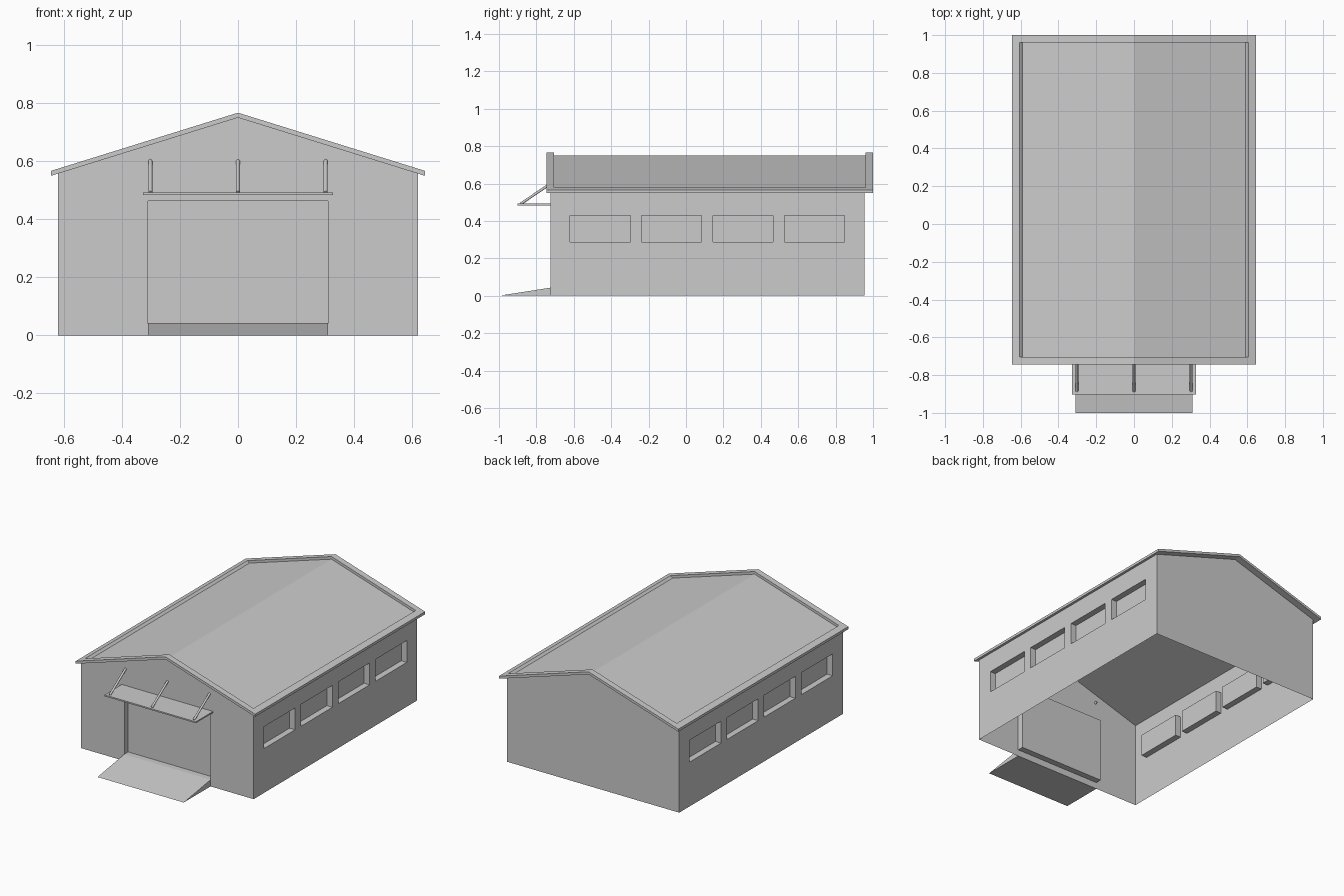
import bpy, bmesh, math
from mathutils import Vector, Matrix

if "Cube" in bpy.data.objects:
    bpy.data.objects.remove(bpy.data.objects["Cube"])

W, Y0, Y1 = 0.62, -0.725, 0.955          # wall plan
SLOPE, APEX, THICK = 0.311, 0.75, 0.017  # roof
DOOR = (0.31, 0.043, 0.463)              # half width, bottom, top
WIN_Z = (0.288, 0.43)
WINS = [(-0.62 + 0.382 * i, -0.298 + 0.382 * i) for i in range(4)]
DEPTH = 0.04


def roof_z(x):
    return APEX - abs(x) * SLOPE


def finish(name, bm, recalc=True):
    bmesh.ops.remove_doubles(bm, verts=bm.verts, dist=1e-5)
    if recalc:
        bmesh.ops.recalc_face_normals(bm, faces=bm.faces)
    me = bpy.data.meshes.new(name)
    bm.to_mesh(me)
    bm.free()
    ob = bpy.data.objects.new(name, me)
    bpy.context.collection.objects.link(ob)
    return ob


def face(bm, pts):
    return bm.faces.new([bm.verts.new(p) for p in pts])


def box(lo, hi):
    lo, hi = Vector(lo), Vector(hi)
    bm = bmesh.new()
    bmesh.ops.create_cube(bm, size=1, matrix=Matrix.Translation((lo + hi) / 2)
                          @ Matrix.Diagonal((*(hi - lo), 1)))
    return bm


def recess(name, lo, hi, out):
    """Open-fronted niche whose faces look outwards."""
    bm = box(lo, hi)
    bm.normal_update()
    front = max(bm.faces, key=lambda f: f.normal.dot(Vector(out)))
    bmesh.ops.delete(bm, geom=[front], context='FACES_ONLY')
    bmesh.ops.reverse_faces(bm, faces=bm.faces)
    return finish(name, bm, recalc=False)


def grid_wall(bm, us, zs, to_xyz, is_hole):
    for i in range(len(us) - 1):
        for j in range(len(zs) - 1):
            if not is_hole(i, j):
                a, b, c, d = us[i], us[i + 1], zs[j], zs[j + 1]
                face(bm, [to_xyz(*p) for p in ((a, c), (b, c), (b, d), (a, d))])


# walls: thin shell, open underneath
bm = bmesh.new()
eave = roof_z(W)
ys = [Y0] + [y for w in WINS for y in w] + [Y1]
for s in (-1, 1):
    grid_wall(bm, ys, [0, *WIN_Z, eave], lambda u, z: (s * W, u, z),
              lambda i, j: j == 1 and i % 2 == 1)
xs = [-W, -DOOR[0], DOOR[0], W]
grid_wall(bm, xs, [0, DOOR[1], DOOR[2], eave], lambda u, z: (u, Y0, z),
          lambda i, j: i == 1 and j == 1)
face(bm, [(x, Y0, eave) for x in xs] + [(0, Y0, APEX)])
face(bm, [(-W, Y1, 0), (W, Y1, 0), (W, Y1, eave), (0, Y1, APEX), (-W, Y1, eave)])
finish("walls", bm)

# windows and door set into the walls
for s, side in ((-1, "left"), (1, "right")):
    for n, (a, b) in enumerate(WINS):
        x0, x1 = sorted((s * W, s * (W - DEPTH)))
        recess(f"window_{side}_{n + 1}", (x0, a, WIN_Z[0]), (x1, b, WIN_Z[1]), (s, 0, 0))
recess("door", (-DOOR[0], Y0, DOOR[1]), (DOOR[0], Y0 + DEPTH, DOOR[2]), (0, -1, 0))


# raised roof rim
def loop(bm, x, y0, y1, dz):
    plan = [(-x, y0), (0, y0), (x, y0), (x, y1), (0, y1), (-x, y1)]
    return [bm.verts.new((px, py, roof_z(px) + dz)) for px, py in plan]


bm = bmesh.new()
rings = [loop(bm, 0.645, -0.745, 1.0, 0), loop(bm, 0.645, -0.745, 1.0, THICK),
         loop(bm, 0.605, -0.705, 0.96, THICK), loop(bm, 0.59, -0.705, 0.96, 0)]
for k in range(4):
    p, q = rings[k], rings[(k + 1) % 4]
    for i in range(6):
        j = (i + 1) % 6
        bm.faces.new((p[i], p[j], q[j], q[i]))
finish("roof_rim", bm)

# two sunken roof slopes
bm = bmesh.new()
v = loop(bm, 0.59, -0.705, 0.96, 0)
bm.faces.new((v[0], v[1], v[4], v[5]))
bm.faces.new((v[1], v[2], v[3], v[4]))
finish("roof_slopes", bm, recalc=False)

# entrance ramp
bm = bmesh.new()
tri = [(-1.0, 0), (Y0, 0), (Y0, DOOR[1])]
f = face(bm, [(-DOOR[0], y, z) for y, z in tri])
ext = bmesh.ops.extrude_face_region(bm, geom=[f], use_keep_orig=True)
bmesh.ops.translate(bm, vec=(2 * DOOR[0], 0, 0),
                    verts=[g for g in ext["geom"] if isinstance(g, bmesh.types.BMVert)])
finish("ramp", bm)

# canopy and its tie rods
finish("canopy", box((-0.328, -0.902, 0.483), (0.328, Y0, 0.492)))
for n, x in enumerate((-0.302, 0, 0.302)):
    a, b = Vector((x, -0.885, 0.491)), Vector((x, -0.715, 0.605))
    d = b - a
    bpy.ops.mesh.primitive_cylinder_add(
        vertices=16, radius=0.007, depth=d.length, location=(a + b) / 2,
        rotation=d.to_track_quat('Z', 'Y').to_euler())
    bpy.context.object.name = f"canopy_rod_{n + 1}"
    bpy.ops.object.shade_smooth_by_angle(angle=math.radians(40))
